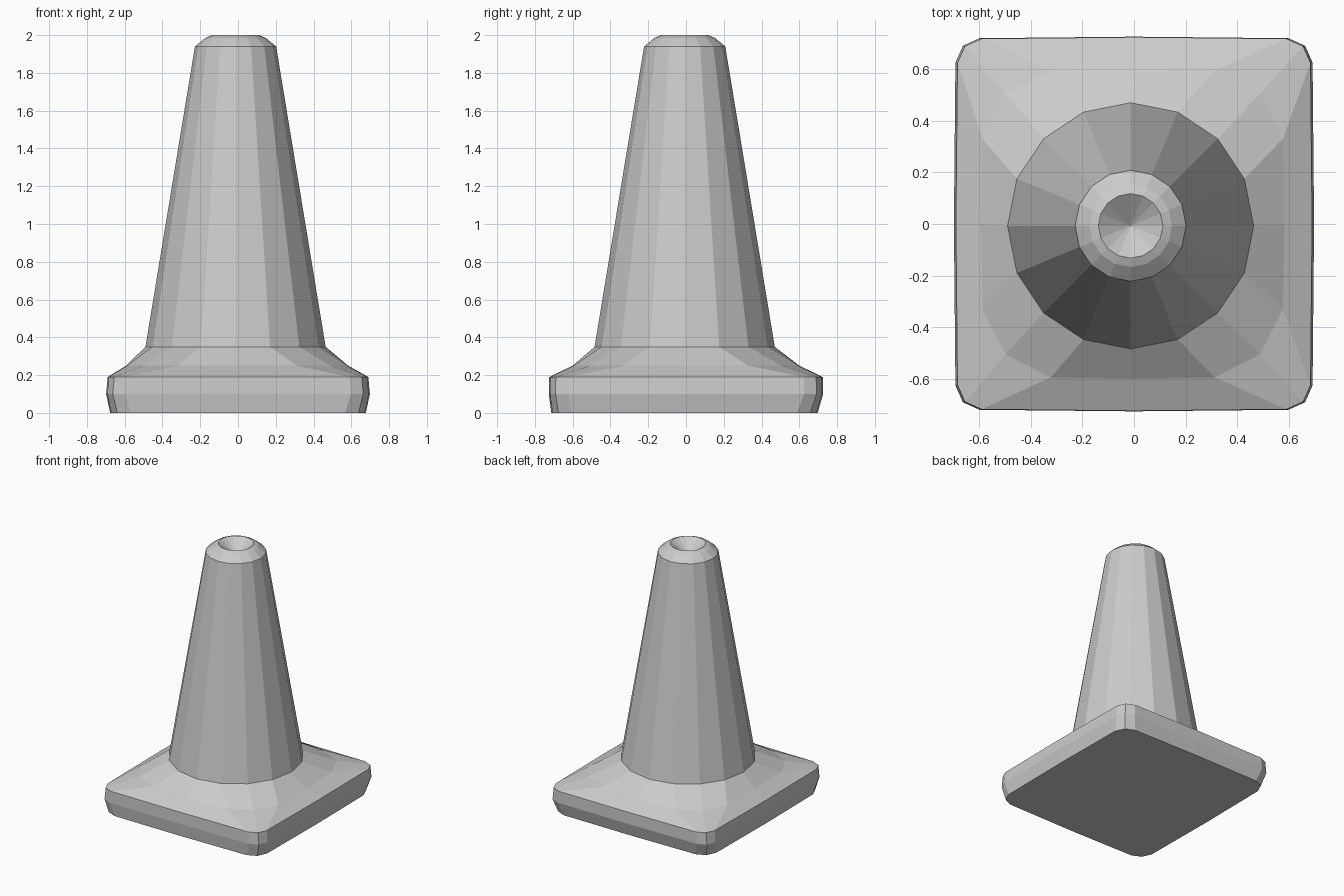
import bpy, bmesh
from math import cos, sin, pi

if "Cube" in bpy.data.objects:
    bpy.data.objects.remove(bpy.data.objects["Cube"])

CX, CY, N = -0.013, -0.007, 16   # cone axis is slightly off centre

bm = bmesh.new()


def square_ring(z, a, b, c, k=0.35, cx=0.0, cy=0.0, bow=0.006):
    """16-point rounded rectangle: half sizes a, b, corner cut c."""
    quad = [(a, 0), (a - bow, b - c), (a - c * k, b - c * k), (a - c, b - bow)]
    pts = quad + [(0, b)] + [(-x, y) for x, y in quad[:0:-1]]
    pts += [(-x, -y) for x, y in pts]
    return [bm.verts.new((x + cx, y + cy, z)) for x, y in pts]


def round_ring(z, r):
    return [bm.verts.new((CX + r * cos(2 * pi * i / N), CY + r * sin(2 * pi * i / N), z))
            for i in range(N)]


rings = [
    # square foot
    square_ring(0.0, 0.677, 0.705, 0.11, cy=-0.008),
    square_ring(0.10, 0.698, 0.726, 0.10),
    square_ring(0.19, 0.69, 0.724, 0.10),
    # sloping shoulder that turns from square to round
    square_ring(0.25, 0.588, 0.60, 0.27, cx=-0.005),
    # tapered cone
    round_ring(0.35, 0.477),
    round_ring(1.94, 0.215),
    # rounded rim
    round_ring(1.985, 0.160),
    round_ring(2.0, 0.125),
]
for lo, hi in zip(rings, rings[1:]):
    for i in range(N):
        j = (i + 1) % N
        bm.faces.new((lo[i], lo[j], hi[j], hi[i]))

# flat underside
bm.faces.new(rings[0][::-1])

# shallow conical dimple in the tip
tip = bm.verts.new((CX, CY, 1.91))
for i in range(N):
    bm.faces.new((rings[-1][i], rings[-1][(i + 1) % N], tip))

bmesh.ops.recalc_face_normals(bm, faces=bm.faces[:])
mesh = bpy.data.meshes.new("cone_body")
bm.to_mesh(mesh)
bm.free()
bpy.context.collection.objects.link(bpy.data.objects.new("cone_body", mesh))
